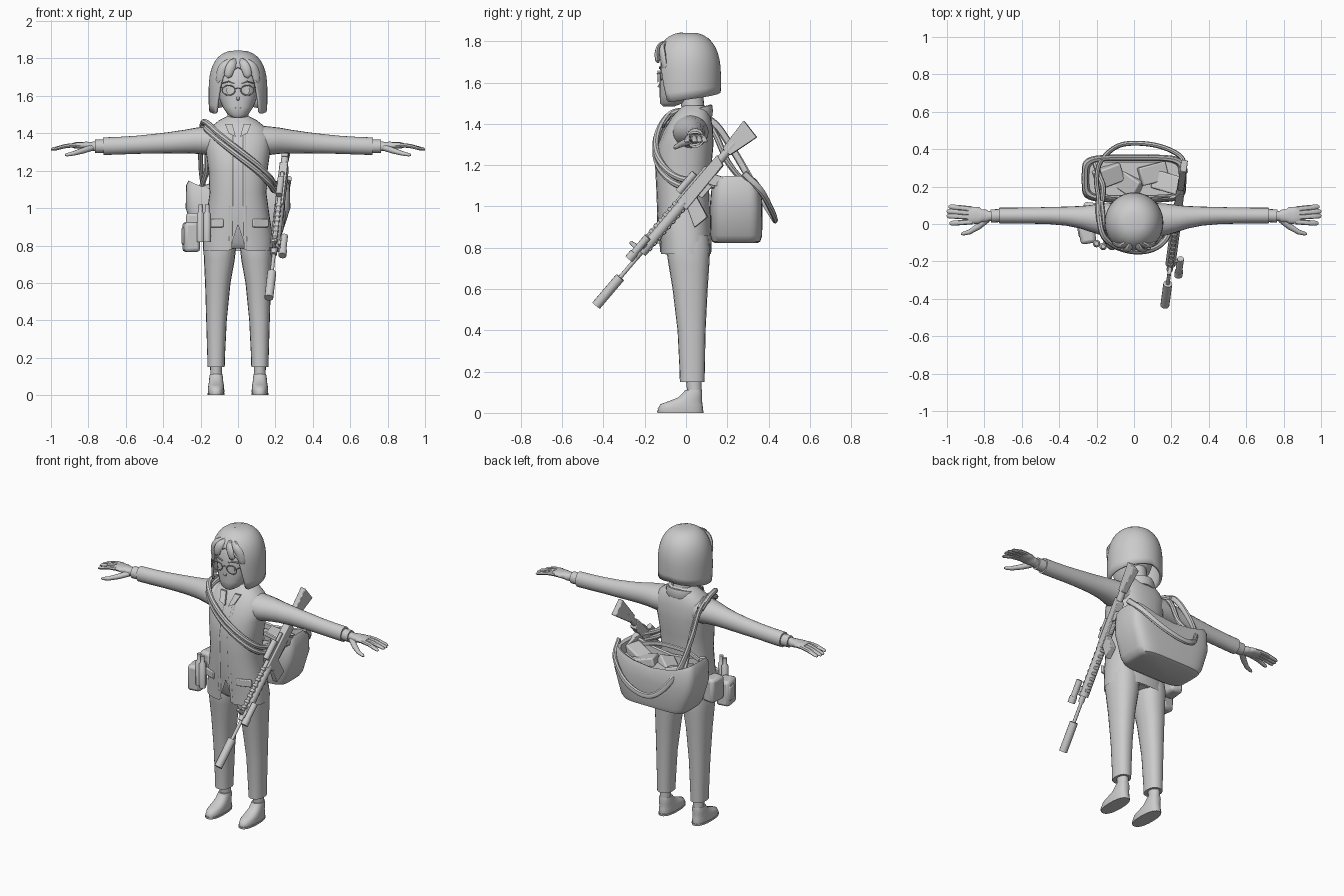
import bpy, bmesh, math
from mathutils import Vector as V, Matrix

grey = bpy.data.materials.new("plain grey")
grey.diffuse_color = (0.6, 0.6, 0.6, 1)


def finish(name, bm, angle=40, bevel=0):
    bmesh.ops.recalc_face_normals(bm, faces=bm.faces)
    me = bpy.data.meshes.new(name)
    bm.to_mesh(me)
    bm.free()
    me.materials.append(grey)
    ob = bpy.data.objects.new(name, me)
    bpy.context.collection.objects.link(ob)
    if bevel:
        m = ob.modifiers.new("bevel", 'BEVEL')
        m.width, m.segments = bevel, 2
    bpy.ops.object.select_all(action='DESELECT')
    ob.select_set(True)
    bpy.context.view_layer.objects.active = ob
    bpy.ops.object.shade_smooth_by_angle(angle=math.radians(angle))
    return ob


def spline(pts, k=5):
    """Catmull-Rom points through pts."""
    p = [V(q) for q in pts]
    p = [2 * p[0] - p[1]] + p + [2 * p[-1] - p[-2]]
    out = []
    for i in range(1, len(p) - 2):
        a, b, c, d = p[i - 1:i + 3]
        for j in range(k):
            t = j / k
            out.append(.5 * (2 * b + (c - a) * t + (2 * a - 5 * b + 4 * c - d) * t * t
                             + (3 * b - a - 3 * c + d) * t ** 3))
    return out + [p[-2]]


def sweep(name, pts, sizes, up=(0, 0, 1), n=12, e=2, fixed=None, cap=True, rule=None, angle=40):
    """Superellipse sections (a across, b along up) along a path."""
    pts = [V(p) for p in pts]
    if isinstance(sizes, tuple):
        sizes = [sizes] * len(pts)
    bm, rings = bmesh.new(), []
    for i, (p, (a, b)) in enumerate(zip(pts, sizes)):
        t = V(fixed) if fixed else (pts[min(i + 1, len(pts) - 1)] - pts[max(i - 1, 0)]).normalized()
        s = V(up).cross(t).normalized()
        u = t.cross(s)
        ring = []
        for k in range(n):
            c, w = math.cos(k * math.tau / n), math.sin(k * math.tau / n)
            q = p + s * a * math.copysign(abs(c) ** (2 / e), c) + u * b * math.copysign(abs(w) ** (2 / e), w)
            ring.append(bm.verts.new(rule(q) if rule else q))
        rings.append(ring)
    for r0, r1 in zip(rings, rings[1:]):
        for k in range(n):
            bm.faces.new((r0[k], r0[k - 1], r1[k - 1], r1[k]))
    if cap:
        bm.faces.new(rings[0])
        bm.faces.new(rings[-1][::-1])
    return finish(name, bm, angle)


def stack(name, rows, x=0, **kw):
    """Horizontal sections from rows of (z, centre y, rx, ry)."""
    return sweep(name, [(x, r[1], r[0]) for r in rows], [(r[2], r[3]) for r in rows],
                 up=(0, 1, 0), fixed=(0, 0, 1), **kw)


def box(name, c, size, rot=(0, 0, 0), bevel=.012):
    bm = bmesh.new()
    bmesh.ops.create_cube(bm, size=1)
    m = Matrix.Translation(c)
    for ax, r in zip('XYZ', rot):
        m = m @ Matrix.Rotation(r, 4, ax)
    bmesh.ops.transform(bm, matrix=m @ Matrix.Diagonal((*size, 1)), verts=bm.verts)
    return finish(name, bm, bevel=bevel)


def prism(name, pts, vec, bevel=0):
    """Polygon extruded evenly to both sides of itself."""
    bm = bmesh.new()
    h = V(vec) / 2
    lo, hi = [[bm.verts.new(V(p) + h * s) for p in pts] for s in (-1, 1)]
    bm.faces.new(lo)
    bm.faces.new(hi[::-1])
    for i in range(len(pts)):
        bm.faces.new((lo[i], lo[i - 1], hi[i - 1], hi[i]))
    return finish(name, bm, bevel=bevel)


# Jacket with a notch at the front hem
def hem(q):
    if q.z < .9 and q.y < 0 and abs(q.x) < .035:
        q.z = .91 + (q.z - .77) * .1
    return q


stack("jacket", [(.77, 0, .188, .122), (.85, 0, .186, .125), (.95, -.01, .17, .127),
                 (1.08, -.015, .152, .127), (1.2, -.012, .158, .136), (1.3, 0, .172, .133),
                 (1.38, .015, .18, .115), (1.43, .025, .15, .095), (1.47, .035, .1, .07),
                 (1.49, .04, .06, .05)], n=32, e=2.4, cap=False, rule=hem)
stack("trouser_seat", [(.785, .01, .1, .085), (.81, .01, .172, .108), (.95, -.005, .155, .11)], n=24, e=2.4)
box("belt_buckle", (0, -.118, .925), (.06, .015, .035), bevel=.005)

# Neck, collar and head
stack("neck", [(1.42, .04, .07, .065), (1.47, .035, .056, .055), (1.58, .02, .056, .06)], n=20)
ring = [(.085 * math.sin(a), .038 - .082 * math.cos(a), 1.44 - .024 * math.cos(a))
        for a in [.35 + i * (math.tau - .7) / 16 for i in range(17)]]
sweep("collar", ring, (.01, .03), e=3)
stack("head", [(1.483, -.085, .025, .025), (1.5, -.07, .055, .055), (1.54, -.045, .082, .083),
               (1.59, -.022, .102, .106), (1.65, -.008, .113, .12), (1.72, 0, .112, .12),
               (1.78, .005, .085, .09), (1.8, .005, .04, .04)], n=28, e=2.2)
prism("nose", [(0, -.122, 1.605), (0, -.139, 1.58), (0, -.12, 1.572)], (.014, 0, 0), bevel=.003)
box("mouth", (0, -.124, 1.535), (.032, .006, .004), bevel=.001)

# Bobbed hair shell with a face opening
bm, cols, N, K = bmesh.new(), [], 64, 12
for i in range(N):
    th = i * math.tau / N
    a = min(th, math.tau - th)
    if a < .6:
        zb = 1.75 - .08 * a
    elif a < .9:
        zb = 1.702 - (a - .6) * .66
    else:
        zb = 1.504 + .05 * (a - .9) / 2.24
    col = []
    for j in range(1, K + 1):
        z = 1.83 - (1.83 - zb) * (j / K) ** 1.7
        h = max(0, (z - 1.62) / .21)
        r = (1 - h ** 2.6) ** (1 / 2.6)
        low = max(0, 1.56 - z)
        r *= 1 - low * (.6 if a < 2.3 else .9)
        col.append(bm.verts.new((.143 * r * math.sin(th), .007 - .148 * r * math.cos(th), z)))
    cols.append(col)
for i in range(N):
    for j in range(K - 1):
        bm.faces.new((cols[i - 1][j], cols[i - 1][j + 1], cols[i][j + 1], cols[i][j]))
bm.faces.new([c[0] for c in cols])
hair = finish("hair", bm)
m = hair.modifiers.new("thickness", 'SOLIDIFY')
m.thickness = .014

for s, side in ((-1, "right"), (1, "left")):
    # Fringe locks
    for k, path in enumerate([[(.012, -.09, 1.795), (.028, -.128, 1.775), (.045, -.14, 1.74), (.055, -.135, 1.695)],
                              [(.03, -.09, 1.795), (.065, -.115, 1.77), (.092, -.112, 1.73), (.105, -.1, 1.66)]]):
        sweep(f"{side}_fringe_{k}", spline([(s * x, y, z) for x, y, z in path], 4),
              [(.012 + .013 * math.sin(i / 12 * 2.7), .012) for i in range(12)] + [(.004, .004)],
              up=(s * .5 * k, -1, 0), n=8)
    # Glasses and brows
    rim = [(s * .05 + .035 * math.cos(a), -.136, 1.63 + .026 * math.sin(a))
           for a in [i * math.tau / 16 for i in range(17)]]
    sweep(f"{side}_rim", rim, (.003, .003), up=(0, 1, 0), n=6)
    sweep(f"{side}_glasses_arm", [(s * .086, -.136, 1.645), (s * .12, -.03, 1.65)], (.003, .003), n=6)
    sweep(f"{side}_eye", [(s * .048, -.122, 1.63), (s * .048, -.105, 1.63)], (.014, .019), n=12)
    sweep(f"{side}_brow", [(s * .02, -.127, 1.668), (s * .05, -.124, 1.678), (s * .085, -.1, 1.668)],
          (.005, .004), n=6)

    # Jacket lapel, front edge and pocket flap
    prism(f"{side}_lapel", [(s * .07, -.07, 1.45), (s * .03, -.072, 1.45), (s * .012, -.112, 1.38),
                            (s * .05, -.108, 1.4)], (0, .012, 0))
    sweep(f"{side}_front_edge", [(s * .035, -.09, 1.40), (s * .035, -.131, 1.3), (s * .035, -.147, 1.2),
          (s * .035, -.141, 1.08), (s * .037, -.136, .95), (s * .04, -.122, .78)], (.008, .003), up=(0, 1, 0), n=8)
    box(f"{side}_pocket_flap", (s * .12, -.11, .92), (.09, .016, .045), (0, 0, s * .35), .005)

    # Sleeve and cuff
    sx = [.1, .17, .22, .28, .36, .45, .55, .65, .72]
    sweep(f"{side}_sleeve", [(s * x, y, z) for x, y, z in zip(sx, [.02, .025, .03, .036, .042, .045, .045, .045, .045],
          [1.36, 1.36, 1.36, 1.356, 1.35, 1.344, 1.338, 1.333, 1.331])],
          list(zip([.09, .085, .074, .061, .051, .046, .043, .042, .042],
                   [.085, .076, .07, .063, .057, .052, .048, .047, .047])), n=20)
    sweep(f"{side}_cuff", [(s * .71, .045, 1.33), (s * .765, .043, 1.33)], (.035, .036), n=16)
    # Hand
    sweep(f"{side}_palm", spline([(s * .75, .043, 1.33), (s * .79, .043, 1.33), (s * .83, .045, 1.335),
          (s * .885, .048, 1.335)], 3), [(.026, .026)] * 3 + [(.034, .023)] * 3 + [(.045, .018)] * 3 + [(.047, .013)], n=14, e=2.3)
    for k, (y0, y1, x1) in enumerate([(.012, .004, .985), (.036, .043, 1), (.058, .067, 1), (.08, .092, .99)]):
        sweep(f"{side}_finger_{k}", [(s * .865, y0, 1.337), (s * .92, (y0 + y1) / 2, 1.332), (s * (x1 - .01), y1, 1.316),
              (s * x1, y1, 1.312)], [(.014, .012), (.014, .011), (.013, .008), (.007, .004)], n=8)
    sweep(f"{side}_thumb", [(s * .785, .025, 1.322), (s * .83, -.012, 1.307), (s * .88, -.043, 1.292),
          (s * .915, -.052, 1.285), (s * .925, -.054, 1.283)], [(.018, .017), (.017, .016), (.013, .012), (.01, .009), (.004, .004)], n=10)

    # Trouser leg, ankle and shoe
    lx = [.117, .117, .115, .108, .1, .097, .097]
    rows = [(.15, .03, .046, .06), (.2, .03, .047, .061), (.4, .027, .055, .068), (.6, .02, .068, .085),
            (.72, .014, .082, .099), (.8, .01, .088, .107), (.86, .01, .08, .1)]
    sweep(f"{side}_trouser_leg", [(s * x, r[1], r[0]) for x, r in zip(lx, rows)], [r[2:] for r in rows],
          up=(0, 1, 0), fixed=(0, 0, 1), n=20, e=2.3)
    stack(f"{side}_ankle", [(.07, .042, .034, .036), (.12, .04, .031, .036), (.2, .035, .033, .04)], s * .117, n=16)
    stack(f"{side}_shoe", [(0, -.027, .042, .108), (.02, -.027, .044, .11), (.042, -.022, .043, .102), (.055, -.005, .041, .083),
          (.075, .02, .038, .058), (.1, .033, .036, .045), (.112, .036, .033, .04)], s * .117, n=24, e=2.4)
    stack(f"{side}_sole", [(0, -.027, .045, .112), (.012, -.027, .046, .113)], s * .117, n=24, e=2.4)
sweep("glasses_bridge", [(-.015, -.136, 1.638), (0, -.139, 1.643), (.015, -.136, 1.638)], (.003, .003), n=6)


# Open carry bag with a sagging rim
def sag(q):
    if q.z > 1.01:
        q.z += .075 * (q.x / .28) ** 2
    return q


stack("bag", [(.822, .243, .19, .1), (.83, .243, .215, .117), (.86, .243, .235, .126), (1.0, .243, .28, .128),
              (1.05, .243, .277, .123), (1.08, .243, .265, .112), (1.075, .243, .25, .1), (1.02, .243, .24, .095)],
      n=40, e=5, rule=sag)
for k, (x, y, z, r) in enumerate([(-.14, .26, 1.05, .3), (-.03, .22, 1.03, -.5), (.1, .27, 1.05, .25), (.18, .22, 1.06, -.3)]):
    box(f"bag_content_{k}", (x, y, z), (.15, .1, .08), (.2 - .1 * k, r, r), .008)

# Shoulder straps across the chest, over the shoulder and around the bag
for k in range(2):
    o = .036 * k
    sweep(f"chest_strap_{k}", spline([(-.19 + o / 3, .12, 1.41), (-.187 + o / 2, .04, 1.455 - o / 3), (-.165, -.06, 1.455 - o),
          (-.1, -.118, 1.395 - o), (0, -.146, 1.315 - o), (.1, -.134, 1.235 - o), (.17, -.08, 1.165 - o),
          (.195, 0, 1.13 - o), (.24, .14, 1.14 - o)]), (.016, .016), n=8)
sweep("rear_strap", spline([(-.187, .04, 1.455), (-.19, .14, 1.4), (-.2, .23, 1.27), (-.18, .33, 1.1), (-.1, .41, .97),
      (0, .432, .935), (.14, .415, .98), (.25, .36, 1.08), (.275, .28, 1.16)]), (.013, .018), n=8)
sweep("inner_strap", spline([(-.187, .04, 1.445), (-.17, .13, 1.37), (-.165, .2, 1.22), (-.19, .27, 1.13), (-.21, .34, 1.06)]),
      (.015, .015), n=8)
sweep("front_handle", spline([(-.2, .15, 1.1), (-.1, .145, 1.13), (.08, .145, 1.13), (.2, .15, 1.1)]), (.01, .014), n=8)

# Hip pouches
for k, (c, sz, r) in enumerate([((-.25, -.05, .845), (.085, .11, .16), .15), ((-.235, .06, .9), (.08, .11, .15), -.1),
                                ((-.285, -.04, .85), (.03, .07, .1), .15)]):
    box(f"hip_pouch_{k}", c, sz, (0, 0, r), .018)
for k, (x, y) in enumerate([(-.165, -.12), (-.2, -.105)]):
    stack(f"hip_canister_{k}", [(.82, y, .02, .02), (.97, y, .02, .02), (.98, y, .012, .012), (1.02, y, .012, .012)], x, n=12)

# Slung rifle, placed by distance from the muzzle (t), height (u) and side (w)
M = V((.165, -.435, .52))
d = (V((.265, .3, 1.385)) - M).normalized()
up = (V((0, 0, 1)) - d * d.z).normalized()
sd = d.cross(up)


def R(t, u=0, w=0):
    return M + d * t + up * u + sd * w


def rod(name, t0, t1, r, u=0, w=0):
    sweep(name, [R(t0, u, w), R(t1, u, w)], (r, r), up=up, n=12)


def slab(name, pts, w):
    prism(name, [R(*p) for p in pts], sd * w, bevel=.004)


rod("suppressor", 0, .18, .024)
rod("barrel", .17, .36, .01)
rod("gas_block", .3, .34, .017, .006)
rod("handguard", .34, .66, .027)
slab("top_rail", [(.34, .022), (.86, .022), (.86, .036), (.34, .036)], .022)
for k in range(8):
    t = .37 + k * .035
    slab(f"rail_tooth_{k}", [(t, -.03), (t + .018, -.03), (t + .018, .04), (t, .04)], .03)
slab("receiver", [(.64, -.035), (.92, -.03), (.94, .024), (.64, .026)], .045)
slab("magazine", [(.6, -.12), (.68, -.135), (.72, -.03), (.65, -.03)], .035)
slab("pistol_grip", [(.86, -.15), (.9, -.13), (.86, -.025), (.8, -.025)], .035)
slab("trigger_guard", [(.73, -.055), (.82, -.055), (.82, -.03), (.73, -.03)], .016)
rod("stock_tube", .88, 1.04, .02)
slab("stock", [(.98, -.024), (1.13, -.066), (1.15, .035), (.98, .026)], .036)
rod("optic", .68, .8, .018, .052)
slab("front_sight", [(.33, .02), (.36, .02), (.35, .075), (.335, .075)], .02)
w = .05 if sd.x > 0 else -.05
rod("side_light", .3, .42, .018, .02, w)
rod("side_light_head", .28, .32, .022, .02, w)
rod("side_light_mount", .36, .39, .012, .01, w / 2)
